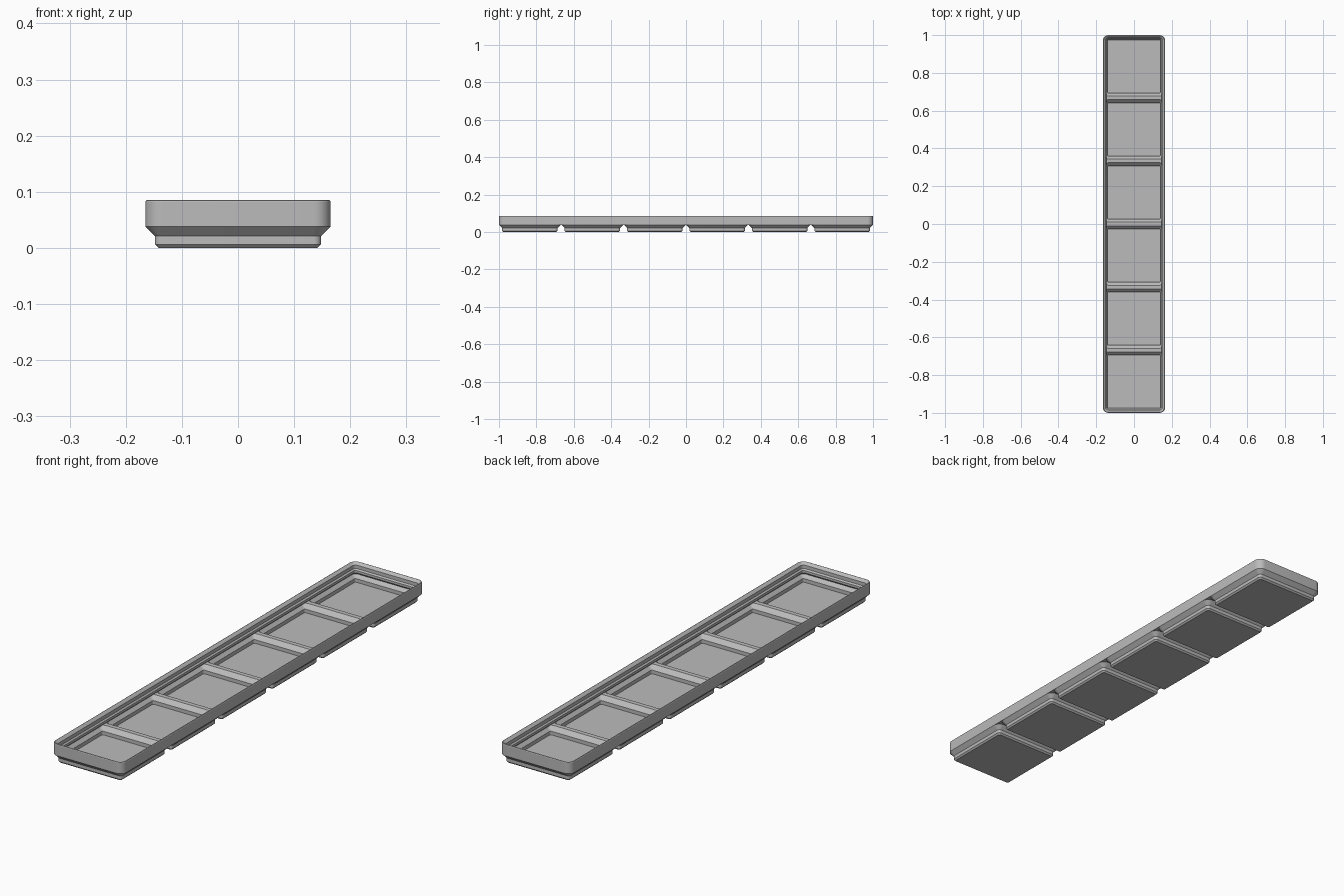
import bpy, bmesh, math

cube = bpy.data.objects.get("Cube")
if cube:
    bpy.data.objects.remove(cube, do_unlink=True)

CELLS = 6
PITCH = 42.0
U = 2 / (CELLS * PITCH - 0.5)      # millimetres to model units
CORE = 17.0                        # half side of a cell inside its round corners
LONG = CORE + PITCH * (CELLS - 1) / 2
DECK_LOW, DECK_TOP = 4.75, 5.14

grey = bpy.data.materials.new("plain grey")
grey.use_nodes = True
grey.diffuse_color = (0.5, 0.5, 0.5, 1)
grey.node_tree.nodes["Principled BSDF"].inputs["Base Color"].default_value = (0.5, 0.5, 0.5, 1)


def ring(bm, half_y, radius, z, y=0.0, steps=8):
    """Rounded rectangle: straight core grown by a corner radius."""
    verts = []
    for q, (sx, sy) in enumerate([(1, 1), (-1, 1), (-1, -1), (1, -1)]):
        for i in range(steps + 1):
            a = (q + i / steps) * math.pi / 2
            verts.append(bm.verts.new(((sx * CORE + radius * math.cos(a)) * U,
                                       (y + sy * half_y + radius * math.sin(a)) * U, z * U)))
    return verts


def bridge(bm, a, b):
    n = len(a)
    for i in range(n):
        j = (i + 1) % n
        bm.faces.new((a[i], a[j], b[j], b[i]))


def finish(bm, name):
    bmesh.ops.recalc_face_normals(bm, faces=bm.faces)
    mesh = bpy.data.meshes.new(name)
    bm.to_mesh(mesh)
    bm.free()
    mesh.materials.append(grey)
    obj = bpy.data.objects.new(name, mesh)
    bpy.context.collection.objects.link(obj)
    bpy.ops.object.select_all(action='DESELECT')
    obj.select_set(True)
    bpy.context.view_layer.objects.active = obj
    bpy.ops.object.shade_smooth_by_angle(angle=math.radians(25))


def loft(name, profile, half_y, y=0.0, closed=False):
    """Sweep a (corner radius, height) profile around the rounded rectangle."""
    bm = bmesh.new()
    rings = [ring(bm, half_y, r, z, y) for r, z in profile]
    for a, b in zip(rings, rings[1:]):
        bridge(bm, a, b)
    if closed:
        bridge(bm, rings[-1], rings[0])
    else:
        bm.faces.new(rings[0])
        bm.faces.new(rings[-1])
    finish(bm, name)


# Outer wall with rounded tip, stacking lip and the lip's sloped support
loft("outer_wall", [(3.75, DECK_LOW), (3.75, 10.35), (3.57, 10.65), (3.25, 10.77),
                    (2.95, 10.6), (1.85, 9.5), (1.85, 7.7), (1.15, 7),
                    (1.15, 5.8), (2.2, DECK_LOW)], LONG, closed=True)

# Hollow feet: pocket floor, up the inside, over the edge and down the outside
foot = [(0.65, 1.1), (0.65, 3), (2.8, DECK_TOP), (3.75, DECK_LOW),
        (1.6, 2.6), (1.6, 0.8), (0.8, 0)]
centres = [(i - (CELLS - 1) / 2) * PITCH for i in range(CELLS)]
for i, y in enumerate(centres):
    loft(f"hollow_foot_{i + 1}", foot, CORE, y)

# Deck that joins the feet and forms the flat divider tops
bm = bmesh.new()
loops = []
for z in (DECK_LOW, DECK_TOP):
    level = [ring(bm, LONG, 3.6, z)] + [ring(bm, CORE, 2.8, z, y) for y in centres]
    edges = [bm.edges.new((lp[i], lp[(i + 1) % len(lp)])) for lp in level for i in range(len(lp))]
    bmesh.ops.triangle_fill(bm, use_beauty=True, edges=edges, normal=(0, 0, 1))
    loops.append(level)
for low, high in zip(*loops):
    bridge(bm, low, high)
finish(bm, "divider_deck")
